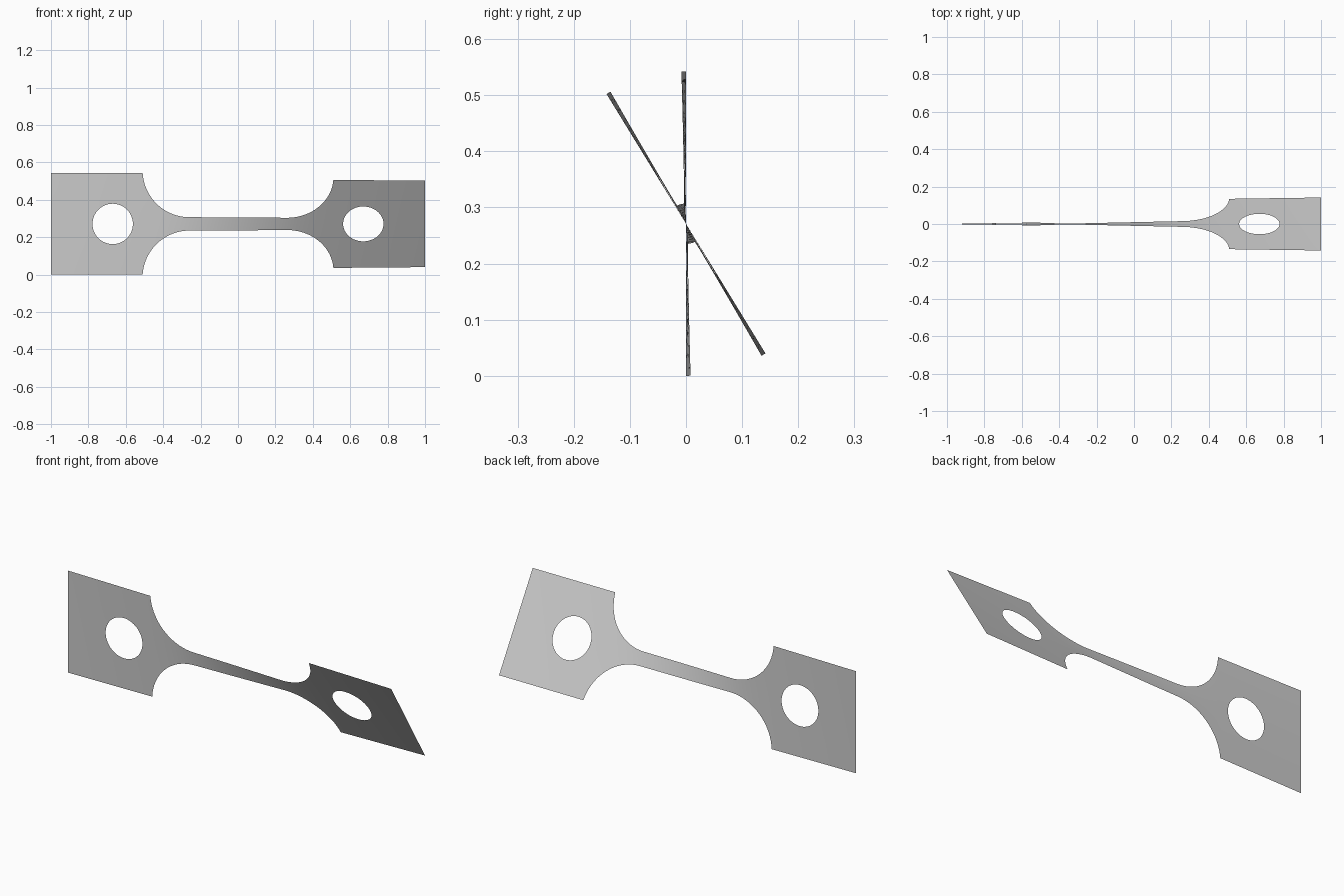
import bpy, bmesh, math

if "Cube" in bpy.data.objects:
    bpy.data.objects.remove(bpy.data.objects["Cube"])

# Overall dimensions of the flat blank
HALF_W, NECK_W = 0.271, 0.036       # half widths of grip and neck
NECK_X, FILLET = 0.26, 0.25         # neck half length, fillet radius
GRIP_X, END_X = 0.51, 1.0           # grip start and end
HOLE_X, HOLE_R = 0.67, 0.108
TWIST = math.radians(31.5)
ACROSS = 16                         # divisions across the sheet


def half_width(x):
    d = abs(x) - NECK_X
    if d <= 0:
        return NECK_W
    if abs(x) >= GRIP_X:
        return HALF_W
    return min(HALF_W, NECK_W + FILLET - math.sqrt(max(0, FILLET**2 - d * d)))


# Twist builds up fastest where the sheet is narrow
STEPS = 800
twist_sum = [0.0]
for i in range(STEPS):
    x = -END_X + (i + 0.5) * 2 * END_X / STEPS
    twist_sum.append(twist_sum[-1] + half_width(x) ** -1.15)


def twisted(x, w):
    t = min(max((x + END_X) / (2 * END_X), 0), 1) * STEPS
    i = min(int(t), STEPS - 1)
    s = twist_sum[i] + (twist_sum[i + 1] - twist_sum[i]) * (t - i)
    a = TWIST * s / twist_sum[-1]
    return (x, -w * math.sin(a), HALF_W + w * math.cos(a))


def add_grid(bm, rows):
    """Fill quads between rows of (x, w) points; returns nothing."""
    verts = [[bm.verts.new((x, 0, w)) for x, w in row] for row in rows]
    for a, b in zip(verts, verts[1:]):
        for j in range(len(a) - 1):
            bm.faces.new((a[j], b[j], b[j + 1], a[j + 1]))


def column(x, w):
    return [(x, w * (2 * j / ACROSS - 1)) for j in range(ACROSS + 1)]


bm = bmesh.new()

# Neck and the two concave fillets
arc = [NECK_X + FILLET * math.sin(math.pi / 2 * k / 20) for k in range(1, 21)]
neck = [NECK_X * (k / 12 - 1) for k in range(25)]
stations = [-x for x in reversed(arc)] + neck + arc
add_grid(bm, [column(x, half_width(x)) for x in stations])

# Grip plates, each a ring of faces from round hole to square outline
corners = [(END_X, HALF_W), (GRIP_X, HALF_W), (GRIP_X, -HALF_W), (END_X, -HALF_W)]
outline = []
for k, (x0, w0) in enumerate(corners):
    x1, w1 = corners[(k + 1) % 4]
    outline += [(x0 + (x1 - x0) * j / ACROSS, w0 + (w1 - w0) * j / ACROSS)
                for j in range(ACROSS)]
outline.append(outline[0])
for side in (-1, 1):
    rings = []
    for r in range(9):
        f = r / 8
        ring = []
        for k, (x, w) in enumerate(outline):
            a = math.pi / 4 + math.tau * k / (len(outline) - 1)
            hx = HOLE_X + HOLE_R * math.cos(a)
            hw = HOLE_R * math.sin(a)
            ring.append((side * (hx + (x - hx) * f), hw + (w - hw) * f))
        rings.append(ring)
    add_grid(bm, rings)

# Weld the pieces, then twist the flat blank about its long axis
bmesh.ops.remove_doubles(bm, verts=bm.verts, dist=0.0005)
for v in bm.verts:
    v.co = twisted(v.co.x, v.co.z)
bmesh.ops.recalc_face_normals(bm, faces=bm.faces)
bm.faces.ensure_lookup_table()
if bm.faces[0].normal.y > 0:
    bmesh.ops.reverse_faces(bm, faces=bm.faces)

mesh = bpy.data.meshes.new("twisted_sheet")
bm.to_mesh(mesh)
bm.free()
sheet = bpy.data.objects.new("twisted_sheet", mesh)
bpy.context.collection.objects.link(sheet)

# Plain grey metal
grey = bpy.data.materials.new("light_grey")
grey.use_nodes = True
colour = (0.6, 0.6, 0.6, 1)
grey.diffuse_color = colour
grey.node_tree.nodes["Principled BSDF"].inputs["Base Color"].default_value = colour
mesh.materials.append(grey)

bpy.context.view_layer.objects.active = sheet
sheet.select_set(True)
bpy.ops.object.shade_smooth_by_angle()
